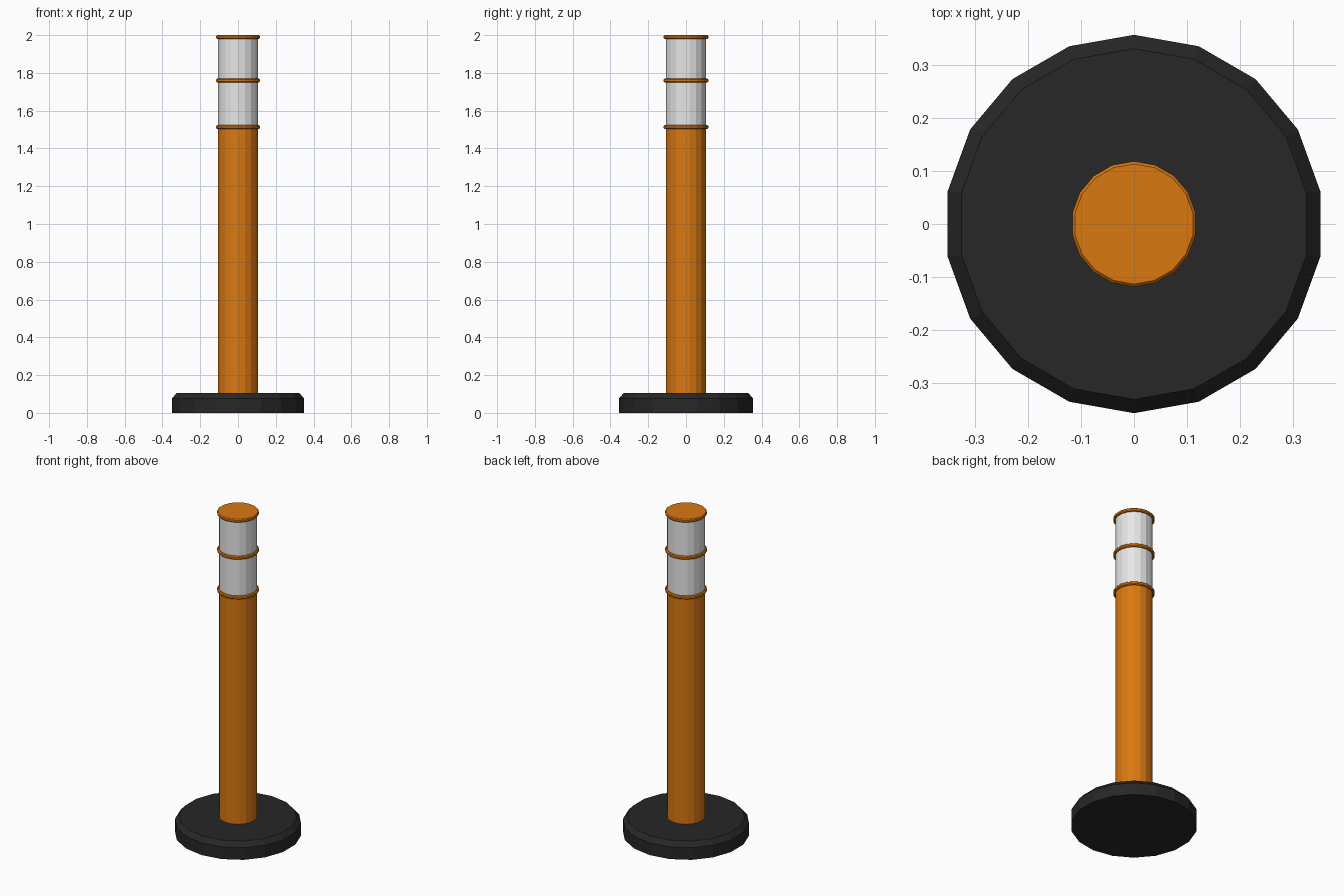
import bpy, bmesh
from math import sin, cos, pi

SIDES = 18

cube = bpy.data.objects.get("Cube")
if cube:
    bpy.data.objects.remove(cube, do_unlink=True)


def material(name, color):
    mat = bpy.data.materials.new(name)
    mat.use_nodes = True
    mat.diffuse_color = (*color, 1)
    bsdf = next(n for n in mat.node_tree.nodes if n.type == 'BSDF_PRINCIPLED')
    bsdf.inputs["Base Color"].default_value = (*color, 1)
    return mat


orange = material("orange plastic", (0.70, 0.19, 0.006))
white = material("reflective white", (0.80, 0.80, 0.80))
black = material("black rubber", (0.02, 0.02, 0.02))


def lathe(name, profile, mat):
    """Closed faceted solid from (radius, height) pairs, a corner facing +y."""
    bm = bmesh.new()
    rows = []
    for r, z in profile:
        angles = [pi / 2 + 2 * pi * i / SIDES for i in range(SIDES)]
        rows.append([bm.verts.new((r * cos(a), r * sin(a), z)) for a in angles])
    for low, high in zip(rows, rows[1:]):
        for i in range(SIDES):
            j = (i + 1) % SIDES
            bm.faces.new((low[i], low[j], high[j], high[i]))
    bm.faces.new(rows[0][::-1])
    bm.faces.new(rows[-1])
    mesh = bpy.data.meshes.new(name)
    bm.to_mesh(mesh)
    bm.free()
    mesh.materials.append(mat)
    obj = bpy.data.objects.new(name, mesh)
    bpy.context.collection.objects.link(obj)
    return obj


def ring(name, z):
    """Thin collar with chamfered rims, centred at height z."""
    h, r = 0.01, 0.118
    lathe(name, [(r - 0.005, z - h), (r, z - h / 2),
                 (r, z + h / 2), (r - 0.005, z + h)], orange)


# Weighted foot with a chamfered top edge
lathe("base", [(0.356, 0), (0.356, 0.075), (0.33, 0.105)], black)

# Post and the two reflective bands
POST = 0.107
lathe("post", [(POST, 0.105), (POST, 1.51)], orange)
lathe("lower_band", [(POST, 1.51), (POST, 1.76)], white)
lathe("upper_band", [(POST, 1.76), (POST, 1.99)], white)

# Collars between the bands and the closing cap
ring("lower_collar", 1.513)
ring("middle_collar", 1.76)
ring("top_cap", 1.99)
